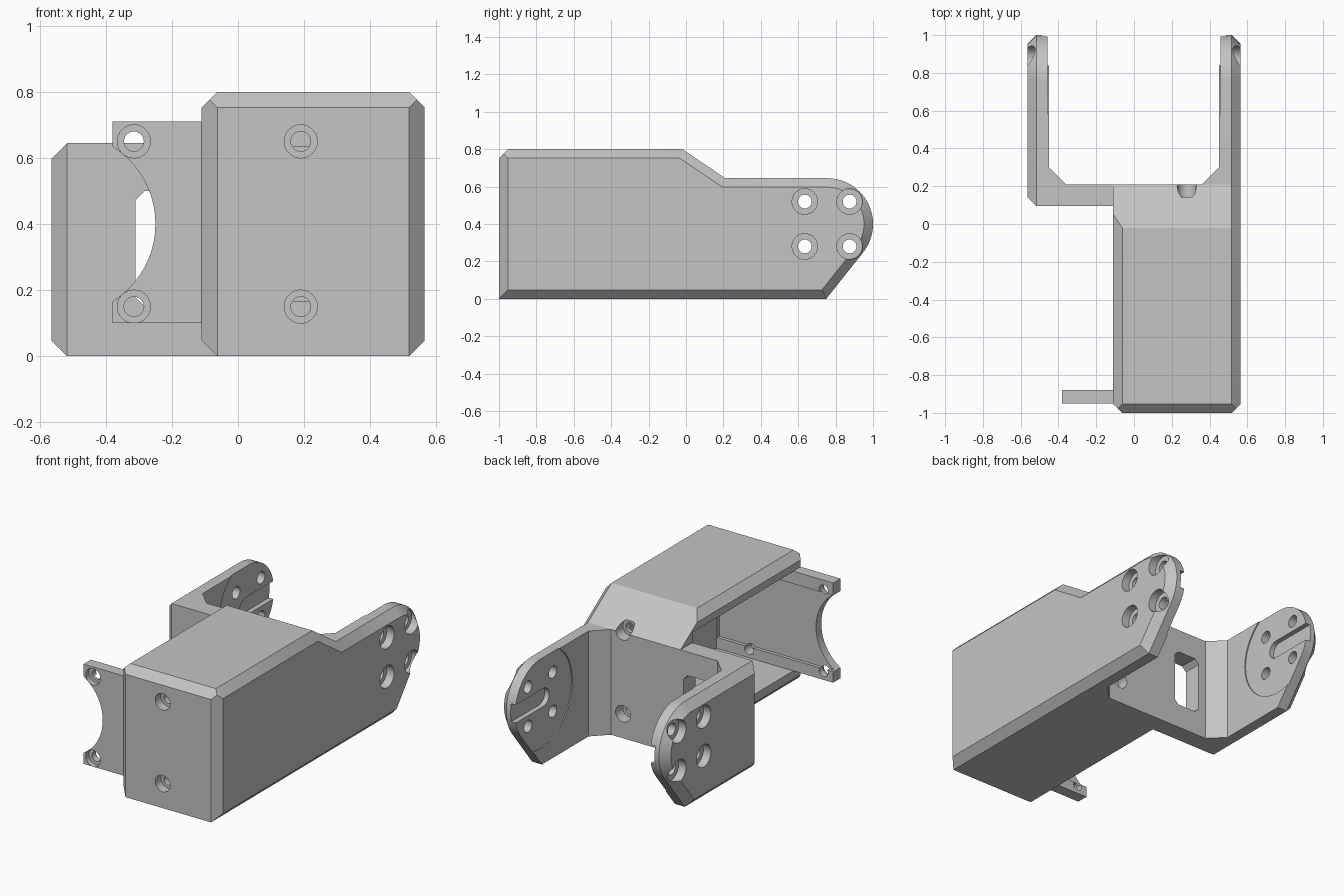
import bpy, bmesh
from math import cos, sin, pi, radians
from mathutils import Vector

cube = bpy.data.objects.get("Cube")
if cube:
    bpy.data.objects.remove(cube, do_unlink=True)

grey = bpy.data.materials.new("light_grey")
grey.use_nodes = True
grey.diffuse_color = (0.55, 0.55, 0.55, 1)
grey.node_tree.nodes["Principled BSDF"].inputs["Base Color"].default_value = grey.diffuse_color

CHAMFER = 0.048
PIVOT_Y, PIVOT_Z, TIP_R = 0.755, 0.4, 0.245
OUT = 0.565     # outer face of both arms
INNER = 0.45    # inner face of both arms
LEFT = -0.11    # open side of the housing


def to_object(name, bm):
    bmesh.ops.recalc_face_normals(bm, faces=bm.faces)
    mesh = bpy.data.meshes.new(name)
    bm.to_mesh(mesh)
    bm.free()
    mesh.materials.append(grey)
    ob = bpy.data.objects.new(name, mesh)
    bpy.context.collection.objects.link(ob)
    return ob


def prism_bm(points, axis, start, end):
    """Extrude a 2D outline along an axis; the outline uses the other two axes in order."""
    def place(p, d):
        c = list(p)
        c.insert("xyz".index(axis), d)
        return c
    bm = bmesh.new()
    face = bm.faces.new([bm.verts.new(place(p, start)) for p in points])
    new = bmesh.ops.extrude_face_region(bm, geom=[face])["geom"]
    shift = Vector(place((0, 0), end - start))
    bmesh.ops.translate(bm, vec=shift, verts=[v for v in new if isinstance(v, bmesh.types.BMVert)])
    bmesh.ops.recalc_face_normals(bm, faces=bm.faces)
    return bm


def prism(name, points, axis, start, end):
    return to_object(name, prism_bm(points, axis, start, end))


def circle(u, v, r, a0=0, a1=360, n=40):
    steps = n if a1 - a0 == 360 else n + 1
    return [(u + r * cos(radians(a0 + (a1 - a0) * i / n)),
             v + r * sin(radians(a0 + (a1 - a0) * i / n))) for i in range(steps)]


def box(name, x, y, z):
    return prism(name, [(x[0], y[0]), (x[1], y[0]), (x[1], y[1]), (x[0], y[1])], "z", *z)


def boolean(target, tool, operation="DIFFERENCE"):
    mod = target.modifiers.new("bool", "BOOLEAN")
    mod.operation, mod.object, mod.solver = operation, tool, "EXACT"
    bpy.context.view_layer.objects.active = target
    bpy.ops.object.modifier_apply(modifier=mod.name)
    bpy.data.objects.remove(tool, do_unlink=True)


def chamfer_cap(bm, x):
    edges = [e for e in bm.edges if all(abs(v.co.x - x) < 1e-4 for v in e.verts)]
    bmesh.ops.bevel(bm, geom=edges, offset=CHAMFER, segments=1, affect="EDGES")


def slice_off(bm, point, normal):
    cut = bmesh.ops.bisect_plane(bm, geom=bm.verts[:] + bm.edges[:] + bm.faces[:],
                                 plane_co=point, plane_no=normal, clear_outer=True)
    edges = [g for g in cut["geom_cut"] if isinstance(g, bmesh.types.BMEdge)]
    bmesh.ops.holes_fill(bm, edges=edges)


# Rounded arm tip, from the sloped lower edge up and over to the flat top
tip = circle(PIVOT_Y, PIVOT_Z, TIP_R, -40, 90, 26)

# Housing and left arm share one side outline
housing_bm = prism_bm([(-1, 0), (0.75, 0)] + tip + [(0.21, 0.645), (-0.02, 0.8), (-1, 0.8)],
                      "x", LEFT, OUT)
chamfer_cap(housing_bm, OUT)
edge_x = LEFT + CHAMFER
slice_off(housing_bm, (edge_x, 0, 0.8), (-1, 0, 1))
slice_off(housing_bm, (edge_x, 0, 0), (-1, 0, -1))
slice_off(housing_bm, (edge_x, -1, 0), (-1, -1, 0))
slice_off(housing_bm, (0, -1 + CHAMFER, 0.8), (0, -1, 1))
bracket = to_object("servo_bracket", housing_bm)

# Right arm with the rear panel
arm_bm = prism_bm([(0.095, 0), (0.75, 0)] + tip + [(0.095, 0.645)], "x", -OUT, 0.2)
chamfer_cap(arm_bm, -OUT)
boolean(bracket, to_object("right_arm", arm_bm), "UNION")

# Mounting ear beside the front wall, with a round bite
ear = box("mounting_ear", (-0.38, 0), (-0.951, -0.88), (0.1, 0.71))
boolean(ear, prism("ear_bite", circle(-0.527, 0.4, 0.277, n=64), "y", -1.2, -0.7))
boolean(bracket, ear, "UNION")

# Gap between the arms, with slanted inner corners
boolean(bracket, prism("arm_gap", [(-INNER, 1.1), (-INNER, 0.3), (-0.36, 0.21),
                                   (0.36, 0.21), (INNER, 0.3), (INNER, 1.1)], "z", -0.1, 0.9))

# Motor pocket, open on the right side, with shallow reliefs front and back
boolean(bracket, box("pocket", (-0.2, 0.41), (-0.88, 0.095), (0.1, 0.708)))
boolean(bracket, box("front_relief", (-0.5, 0.405), (-0.9, -0.8), (0.167, 0.633)))
boolean(bracket, box("rear_relief", (LEFT, 0.405), (0.0, 0.115), (0.167, 0.633)))

# Window in the rear panel with clipped corners
x0, x1, z0, z1, c = -0.31, -0.13, 0.15, 0.5, 0.028
boolean(bracket, prism("window", [(x0 + c, z0), (x1 - c, z0), (x1, z0 + c), (x1, z1 - c),
                                  (x1 - c, z1), (x0 + c, z1), (x0, z1 - c), (x0, z0 + c)],
                       "y", 0.0, 0.4))

# Countersunk screw holes through the front wall, the ear and the rear wall
for z in (0.15, 0.65):
    for x, sink, bore in ((0.19, (-1.1, -0.945), (-1.1, -0.8)),
                          (-0.315, (-1.1, -0.92), (-1.1, -0.8)),
                          (0.28, (0.14, 0.4), (0.0, 0.4))):
        boolean(bracket, prism("bore", circle(x, z, 0.03, n=24), "y", *bore))
        boolean(bracket, prism("sink", circle(x, z, 0.05, n=32), "y", *sink))

# Both arms: disc relief, horn slot and four countersunk holes
slot = circle(0.725, PIVOT_Z, 0.055, 90, 270, 16) + [(1.1, PIVOT_Z - 0.055), (1.1, PIVOT_Z + 0.055)]
for side in (-1, 1):
    boolean(bracket, prism("disc", circle(PIVOT_Y, PIVOT_Z, 0.3, n=64), "x",
                           side * 0.4, side * 0.457))
    boolean(bracket, prism("slot", slot, "x", side * 0.4, side * 0.487))
    for dy in (-0.12, 0.12):
        for dz in (-0.12, 0.12):
            y, z = PIVOT_Y + dy, PIVOT_Z + dz
            boolean(bracket, prism("bore", circle(y, z, 0.037, n=24), "x", side * 0.4, side * 0.7))
            boolean(bracket, prism("sink", circle(y, z, 0.068, n=32), "x", side * 0.515, side * 0.7))

# Smooth round surfaces, sharp edges elsewhere
bpy.ops.object.select_all(action="DESELECT")
bracket.select_set(True)
bpy.context.view_layer.objects.active = bracket
bpy.ops.object.shade_smooth_by_angle(angle=radians(25))
